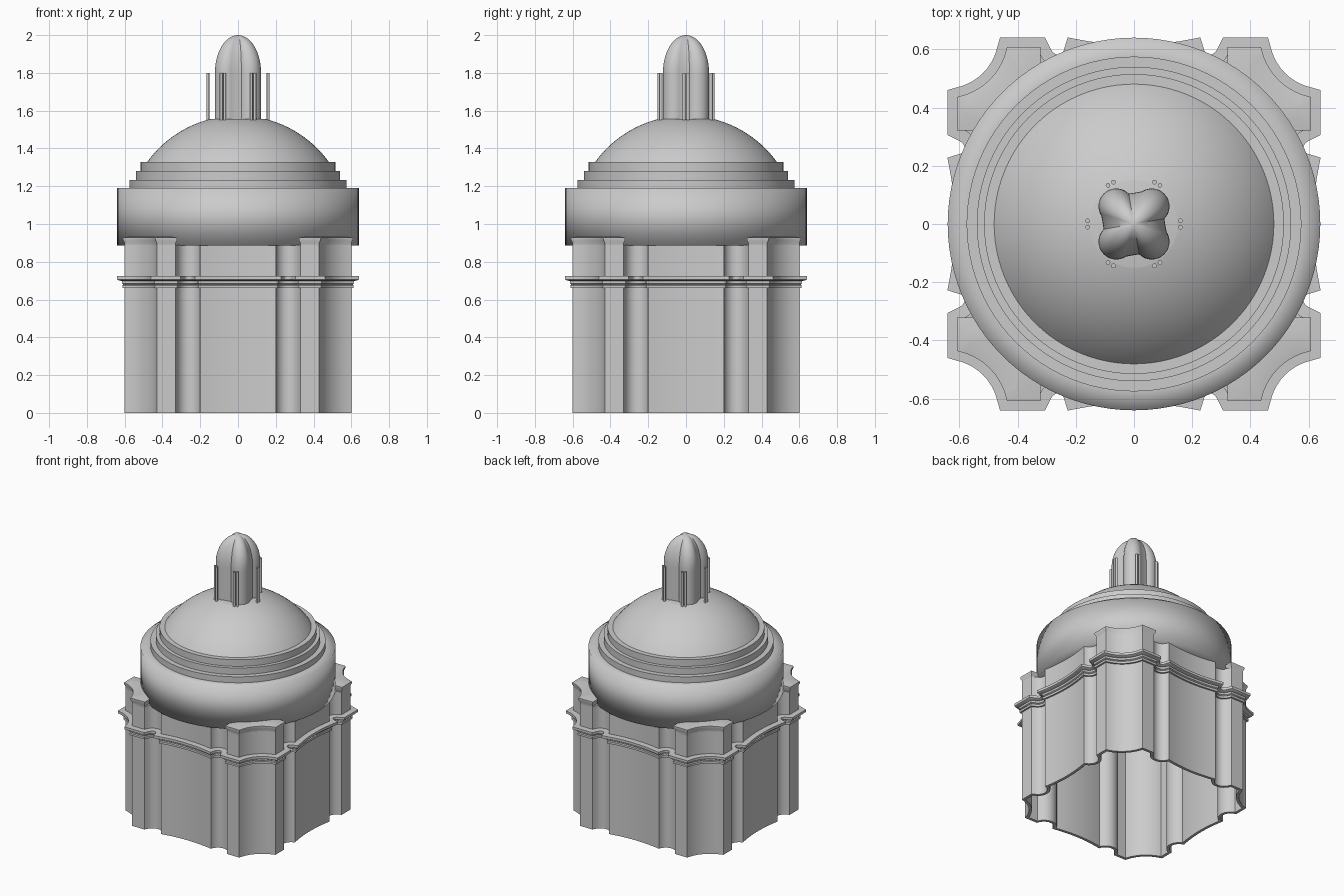
import bpy, bmesh, math
from mathutils import Vector, Matrix

cube = bpy.data.objects.get("Cube")
if cube:
    bpy.data.objects.remove(cube, do_unlink=True)

stone = bpy.data.materials.new("grey stone")
stone.use_nodes = True
GREY = (0.6, 0.6, 0.6, 1)
stone.diffuse_color = GREY
stone.node_tree.nodes["Principled BSDF"].inputs["Base Color"].default_value = GREY


def finish(name, bm, angle=35):
    bmesh.ops.recalc_face_normals(bm, faces=bm.faces)
    mesh = bpy.data.meshes.new(name)
    bm.to_mesh(mesh)
    bm.free()
    mesh.materials.append(stone)
    ob = bpy.data.objects.new(name, mesh)
    bpy.context.collection.objects.link(ob)
    bpy.ops.object.select_all(action="DESELECT")
    ob.select_set(True)
    bpy.context.view_layer.objects.active = ob
    if angle:
        bpy.ops.object.shade_smooth_by_angle(angle=math.radians(angle))
    else:
        bpy.ops.object.shade_smooth()
    return ob


def loft(name, rings, close=False, caps=True, angle=35):
    """Skin a list of equal-length 3D rings."""
    bm = bmesh.new()
    loops = [[bm.verts.new(p) for p in ring] for ring in rings]
    pairs = list(zip(loops, loops[1:]))
    if close:
        pairs.append((loops[-1], loops[0]))
    for a, b in pairs:
        for i in range(len(a)):
            j = (i + 1) % len(a)
            bm.faces.new((a[i], a[j], b[j], b[i]))
    if caps and not close:
        bm.faces.new(loops[0])
        bm.faces.new(loops[-1])
    return finish(name, bm, angle)


def circle(r, z, n=96, at=(0, 0)):
    return [(at[0] + r * math.cos(math.tau * i / n),
             at[1] + r * math.sin(math.tau * i / n), z) for i in range(n)]


def arc(a, b, sag, n):
    """Points from a to b bowed by sag to the left of the direction a-b."""
    a, b = Vector(a), Vector(b)
    half = (b - a).length / 2
    u = (b - a).normalized()
    v = Vector((-u.y, u.x))
    r = (half * half + sag * sag) / (2 * sag)
    mid = (a + b) / 2
    sweep = math.asin(half / r)
    return [mid + u * r * math.sin(t) + v * (r * math.cos(t) - r + sag)
            for t in (sweep * (2 * i / n - 1) for i in range(n + 1))]


def offset(outline, d):
    """Mitred outward offset of a counter-clockwise outline."""
    out = []
    n = len(outline)
    for i, p in enumerate(outline):
        u = (p - outline[i - 1]).normalized()
        w = (outline[(i + 1) % n] - p).normalized()
        n1, n2 = Vector((u.y, -u.x)), Vector((w.y, -w.x))
        out.append(p + (n1 + n2) * d / max(1 + n1.dot(n2), 0.4))
    return out


def sweep(name, outline, profile, **kw):
    return loft(name, [[(p.x, p.y, z) for p in offset(outline, d)]
                       for d, z in profile], **kw)


# Plan: pilasters, scooped niches, gently hollow walls and hollow corners
scoop = arc((-0.32, -0.58), (-0.2, -0.595), 0.045, 10)
wall = arc((-0.2, -0.595), (0.2, -0.595), 0.02, 12)
mirrored = [Vector((-p.x, p.y)) for p in reversed(scoop)]
corner = arc((0.43, -0.6), (0.6, -0.43), 0.035, 10)
side = [Vector((-0.33, -0.6))] + scoop + wall[1:-1] + mirrored
side += [Vector((0.33, -0.6))] + corner
plan = [Matrix.Rotation(k * math.pi / 2, 2) @ p for k in range(4) for p in side]

# Hollow body, open below
sweep("body_walls", plan, [(-0.02, 0.87), (-0.02, 0), (0, 0), (0, 0.89)])

# Cornice mouldings
sweep("lower_cornice", plan, [(-0.01, 0.66), (0.012, 0.66), (0.012, 0.675),
                              (0.006, 0.68), (0.015, 0.685), (0.015, 0.7),
                              (-0.01, 0.7)], close=True)
sweep("upper_cornice", plan, [(-0.01, 0.698), (0.03, 0.7), (0.04, 0.706),
                              (0.04, 0.724), (-0.01, 0.726)], close=True)

# Raised corner pier tops
block = [Vector((0.33, -0.6))] + corner + [Vector((0.6, -0.33)), Vector((0.33, -0.33))]
for k, label in enumerate(("front_left", "back_left", "back_right", "front_right")):
    turned = [Matrix.Rotation(k * math.pi / 2, 2) @ p for p in block]
    sweep(label + "_pier_top", turned,
          [(0, 0.875), (0, 0.9), (0.008, 0.915), (0.008, 0.928), (-0.03, 0.935)])

# Drum with softly shaded edges
loft("drum", [circle(r, z) for r, z in
              ((0.5, 0.885), (0.64, 0.885), (0.64, 1.19), (0.57, 1.19))], angle=0)

# Stepped rings under the dome
for i, r in enumerate((0.575, 0.54, 0.515)):
    z = 1.185 + 0.048 * i
    loft("step_ring_%d" % (i + 1),
         [circle(r, z), circle(r, z + 0.048), circle(r - 0.06, z + 0.048)])

# Spherical dome, flattened on top
R, base = 0.594, 0.98
heights = [1.32 + 0.235 * math.sin(math.pi / 2 * i / 20) for i in range(21)]
loft("dome", [circle(math.sqrt(R * R - (z - base) ** 2), z) for z in heights])

# Four-lobed lantern and its pointed cap
lobes = []
for k in range(4):
    a = math.pi / 4 + k * math.pi / 2
    c = Vector((math.cos(a), math.sin(a))) * 0.0849
    for i in range(16):
        t = a - math.pi / 2 + math.pi * i / 16
        lobes.append(c + Vector((math.cos(t), math.sin(t))) * 0.06)
lobes = [p * (0.122 / 0.12) for p in lobes]
loft("lantern", [[(p.x, p.y, z) for p in lobes] for z in (1.54, 1.8)])
cap = []
for i in range(17):
    t = math.pi / 2 * i / 16
    s = max(math.cos(t), 0.01)
    cap.append([(p.x * s, p.y * s, 1.8 + 0.2 * math.sin(t)) for p in lobes])
loft("lantern_cap", cap)

# Paired slender columns around the lantern
for k in range(6):
    for s in (-1, 1):
        a = k * math.pi / 3 + s * 0.068
        at = (0.16 * math.cos(a), 0.16 * math.sin(a))
        loft("lantern_column_%d_%s" % (k + 1, "a" if s < 0 else "b"),
             [circle(0.008, z, 12, at) for z in (1.535, 1.8)])
